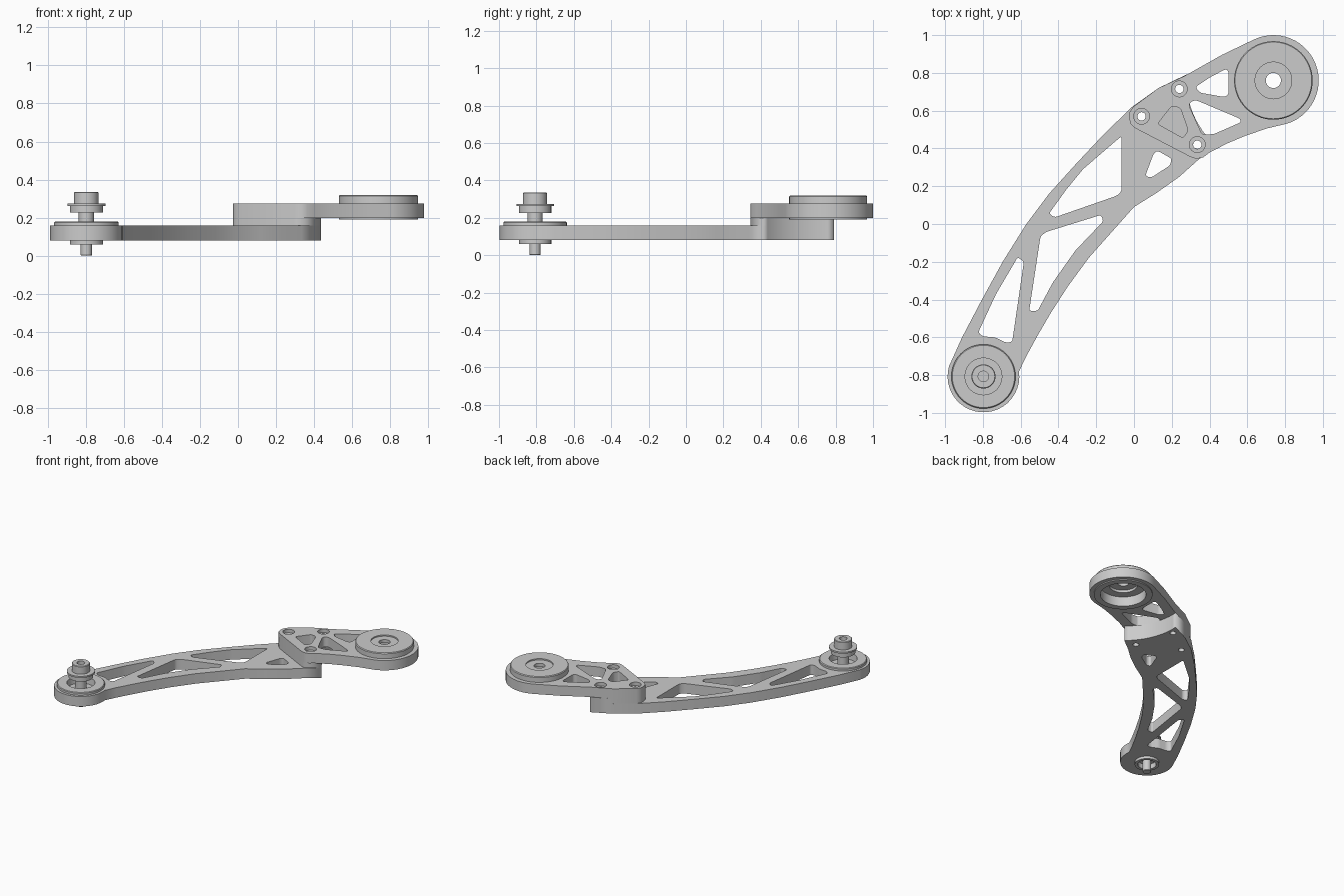
import bpy, bmesh
from math import cos, sin, radians, pi
from mathutils import Vector

if "Cube" in bpy.data.objects:
    bpy.data.objects.remove(bpy.data.objects["Cube"])

HUB, HUB_R = (-0.797, -0.807), 0.19        # lower pivot
HEAD, HEAD_R = (0.738, 0.76), 0.24         # upper pivot
BOLTS = [(0.04, 0.57), (0.24, 0.715), (0.335, 0.42)]


def arc(c, r, a0, a1, n):
    return [(c[0] + r * cos(radians(a0 + (a1 - a0) * i / n)),
             c[1] + r * sin(radians(a0 + (a1 - a0) * i / n))) for i in range(n + 1)]


def circle(c, r, n=32):
    return arc(c, r, 0, 360, n)[:-1]


def rounded(pts, r=0.014):
    """Round every corner of a polygon with a small quadratic curve."""
    out, n = [], len(pts)
    for i in range(n):
        p, a, b = Vector(pts[i]), Vector(pts[i - 1]), Vector(pts[(i + 1) % n])
        s = p + (a - p).normalized() * min(r, (a - p).length * 0.45)
        e = p + (b - p).normalized() * min(r, (b - p).length * 0.45)
        for t in (0, 0.33, 0.67, 1):
            out.append(tuple(s * (1 - t) ** 2 + p * 2 * t * (1 - t) + e * t * t))
    return out


def finish(name, bm):
    bmesh.ops.remove_doubles(bm, verts=bm.verts, dist=1e-5)
    bmesh.ops.recalc_face_normals(bm, faces=bm.faces)
    me = bpy.data.meshes.new(name)
    bm.to_mesh(me)
    bm.free()
    ob = bpy.data.objects.new(name, me)
    bpy.context.collection.objects.link(ob)
    return ob


def plate(name, loops, z0, z1):
    """Extruded flat plate; loops after the first are holes."""
    cu = bpy.data.curves.new(name + "_outline", 'CURVE')
    cu.dimensions, cu.fill_mode, cu.extrude = '2D', 'BOTH', (z1 - z0) / 2
    for pts in loops:
        sp = cu.splines.new('POLY')
        sp.points.add(len(pts) - 1)
        for p, q in zip(sp.points, pts):
            p.co = (q[0], q[1], 0, 1)
        sp.use_cyclic_u = True
    tmp = bpy.data.objects.new(name + "_tmp", cu)
    bpy.context.collection.objects.link(tmp)
    bpy.context.view_layer.update()
    me = bpy.data.meshes.new_from_object(tmp.evaluated_get(bpy.context.evaluated_depsgraph_get()))
    bm = bmesh.new()
    bm.from_mesh(me)
    bmesh.ops.translate(bm, verts=bm.verts, vec=(0, 0, (z0 + z1) / 2))
    bpy.data.objects.remove(tmp)
    bpy.data.curves.remove(cu)
    bpy.data.meshes.remove(me)
    return finish(name, bm)


def lathe(name, c, prof, n=48):
    """Closed (radius, z) profile revolved about a vertical axis."""
    bm = bmesh.new()
    rings = [[bm.verts.new((c[0] + r * cos(2 * pi * i / n), c[1] + r * sin(2 * pi * i / n), z))
              for r, z in prof] for i in range(n)]
    m = len(prof)
    for i in range(n):
        a, b = rings[i], rings[(i + 1) % n]
        for j in range(m):
            k = (j + 1) % m
            if prof[j][0] > 0 or prof[k][0] > 0:
                bm.faces.new((a[j], b[j], b[k], a[k]))
    bmesh.ops.dissolve_degenerate(bm, dist=1e-6, edges=bm.edges)
    ob = finish(name, bm)
    bpy.context.view_layer.objects.active = ob
    bpy.ops.object.select_all(action='DESELECT')
    ob.select_set(True)
    bpy.ops.object.shade_smooth_by_angle(angle=radians(30))
    return ob


bolt_holes = [circle(b, 0.022, 20) for b in BOLTS]
end_arc = arc(HEAD, 0.46, 176, 229, 12)     # concave end clearing the upper pivot

# Lower arm: curved truss beam
inner = [(0.335, 0.335), (0.24, 0.25), (0.12, 0.165), (0.0, 0.09), (-0.12, -0.045),
         (-0.24, -0.18), (-0.35, -0.33), (-0.44, -0.47), (-0.51, -0.59), (-0.57, -0.7)]
outer = [(-0.91, -0.6), (-0.805, -0.4), (-0.695, -0.2), (-0.57, 0.0), (-0.45, 0.16),
         (-0.31, 0.315), (-0.16, 0.475), (-0.01, 0.62), (0.13, 0.72)]
outline = end_arc + inner + arc(HUB, HUB_R, 368, 163, 22) + outer
windows = [
    [(-0.065, 0.465), (-0.09, 0.445), (-0.27, 0.29), (-0.36, 0.18), (-0.45, 0.055),
     (-0.42, 0.035), (-0.09, 0.15), (-0.065, 0.175)],
    [(-0.175, 0.048), (-0.162, 0.015), (-0.31, -0.14), (-0.43, -0.31), (-0.51, -0.46),
     (-0.555, -0.46), (-0.495, -0.065), (-0.465, -0.042)],
    [(-0.615, -0.175), (-0.583, -0.2), (-0.645, -0.625), (-0.68, -0.628), (-0.735, -0.6),
     (-0.8, -0.595), (-0.825, -0.575), (-0.73, -0.37)],
    [(0.06, 0.255), (0.09, 0.245), (0.19, 0.31), (0.2, 0.345), (0.125, 0.388), (0.105, 0.375)],
]
plate("lower_arm", [outline, circle(HUB, 0.1)] + bolt_holes + [rounded(w) for w in windows],
      0.08, 0.158)

# Raised joint pad on the lower arm
step_edge = [(0.33, 0.345), (0.295, 0.357), (0.005, 0.508), (-0.018, 0.53),
             (-0.027, 0.565), (-0.022, 0.595), (-0.005, 0.62)]
plate("joint_pad", [end_arc + step_edge + outer[-1:]] + bolt_holes, 0.158, 0.198)

# Upper arm: short truss plate
upper_outline = (arc(HEAD, HEAD_R, -72, 115, 28)
                 + [(0.465, 0.895), (0.27, 0.785), (0.13, 0.72)] + step_edge[::-1]
                 + [(0.365, 0.352), (0.4, 0.378), (0.49, 0.425), (0.585, 0.465), (0.7, 0.505)])
upper_windows = [
    [(0.485, 0.82), (0.5, 0.81), (0.5, 0.685), (0.48, 0.672), (0.35, 0.695), (0.325, 0.725),
     (0.4, 0.775)],
    [(0.33, 0.655), (0.56, 0.558), (0.568, 0.54), (0.49, 0.505), (0.42, 0.475), (0.36, 0.475),
     (0.29, 0.63), (0.305, 0.65)],
    [(0.125, 0.53), (0.2, 0.625), (0.245, 0.615), (0.287, 0.495), (0.26, 0.455)],
]
plate("upper_arm", [upper_outline, circle(HEAD, 0.2, 48)] + [circle(b, 0.042, 24) for b in BOLTS]
      + [rounded(w) for w in upper_windows], 0.198, 0.275)

# Bolt seats at the bottom of the counterbores
for i, b in enumerate(BOLTS):
    lathe(f"bolt_seat_{i + 1}", b, [(0.022, 0.199), (0.042, 0.199), (0.042, 0.248), (0.022, 0.248)], 24)

# Upper pivot cup, open underneath
lathe("upper_pivot_cup", HEAD, [
    (0.208, 0.19), (0.208, 0.313), (0.203, 0.319), (0.097, 0.319), (0.097, 0.309), (0.04, 0.309),
    (0.04, 0.285), (0.1, 0.285), (0.1, 0.265), (0.162, 0.265), (0.162, 0.19)], 64)

# Lower pivot bearing: collar above, flange below
lathe("lower_pivot_bearing", HUB, [
    (0.17, 0.158), (0.17, 0.174), (0.165, 0.179), (0.1, 0.179), (0.095, 0.13), (0.025, 0.13),
    (0.025, 0.1), (0.065, 0.1), (0.065, 0.06), (0.087, 0.06), (0.087, 0.08), (0.102, 0.08),
    (0.102, 0.158)])

# Pivot shaft with flanged pulley and socketed cap
lathe("pivot_shaft", HUB, [
    (0, 0), (0.027, 0), (0.03, 0.004), (0.03, 0.125), (0.04, 0.125), (0.04, 0.226), (0.087, 0.226),
    (0.087, 0.262), (0.1, 0.262), (0.1, 0.274), (0.064, 0.274), (0.064, 0.331), (0.06, 0.335),
    (0.028, 0.335), (0.028, 0.3), (0, 0.3)])
